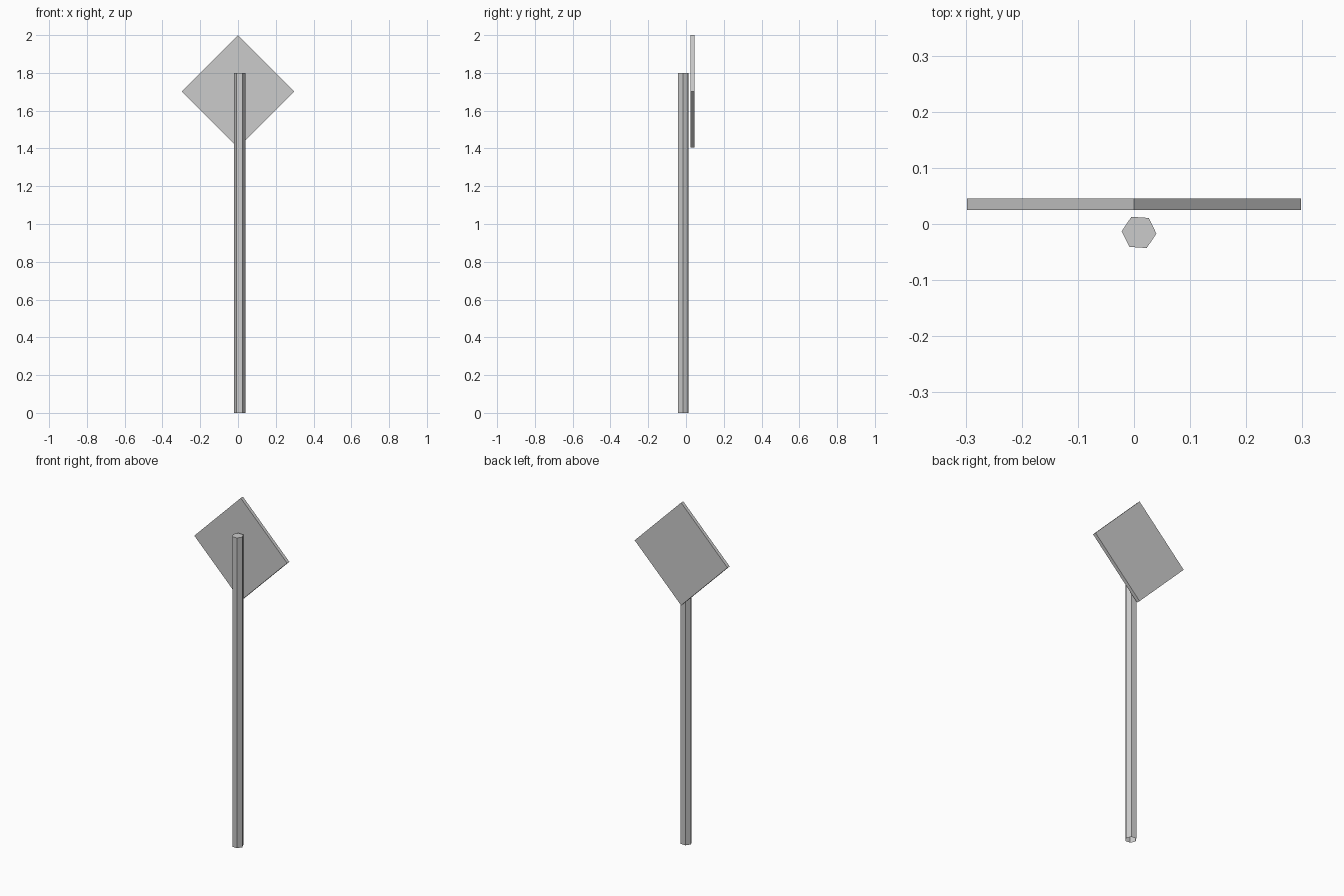
import bpy
import bmesh
import math
from mathutils import Matrix, Vector

cube = bpy.data.objects.get("Cube")
if cube:
    bpy.data.objects.remove(cube, do_unlink=True)

# Single plain grey
grey = bpy.data.materials.new("plain grey")
grey.use_nodes = True
colour = (0.6, 0.6, 0.6, 1)
grey.diffuse_color = colour
grey.node_tree.nodes["Principled BSDF"].inputs["Base Color"].default_value = colour


def add_object(name, bm):
    mesh = bpy.data.meshes.new(name)
    bm.to_mesh(mesh)
    bm.free()
    mesh.materials.append(grey)
    obj = bpy.data.objects.new(name, mesh)
    bpy.context.collection.objects.link(obj)
    return obj


# Six-sided post with a closed top and an open foot
post_height = 1.8
bm = bmesh.new()
bmesh.ops.create_cone(
    bm, cap_ends=True, segments=6, radius1=0.031, radius2=0.031, depth=post_height)
foot = [f for f in bm.faces if f.normal.z < -0.9]
bmesh.ops.delete(bm, geom=foot, context='FACES_ONLY')
# Turn so that one corner points just off the +x axis
corner = max(bm.verts, key=lambda v: v.co.x).co
turn = math.radians(-4) - math.atan2(corner.y, corner.x)
bmesh.ops.rotate(bm, verts=bm.verts, matrix=Matrix.Rotation(turn, 3, 'Z'))
post = add_object("post", bm)
post.location = (0.009, -0.015, post_height / 2)

# Square sign plate standing on its corner behind the post
half_diagonal = 0.298
side = half_diagonal * math.sqrt(2)
bm = bmesh.new()
bmesh.ops.create_cube(bm, size=1)
bmesh.ops.scale(bm, verts=bm.verts, vec=Vector((side, 0.02, side)))
bmesh.ops.rotate(bm, verts=bm.verts, matrix=Matrix.Rotation(math.pi / 4, 3, 'Y'))
plate = add_object("sign_plate", bm)
plate.location = (0, 0.035, 2 - half_diagonal)
